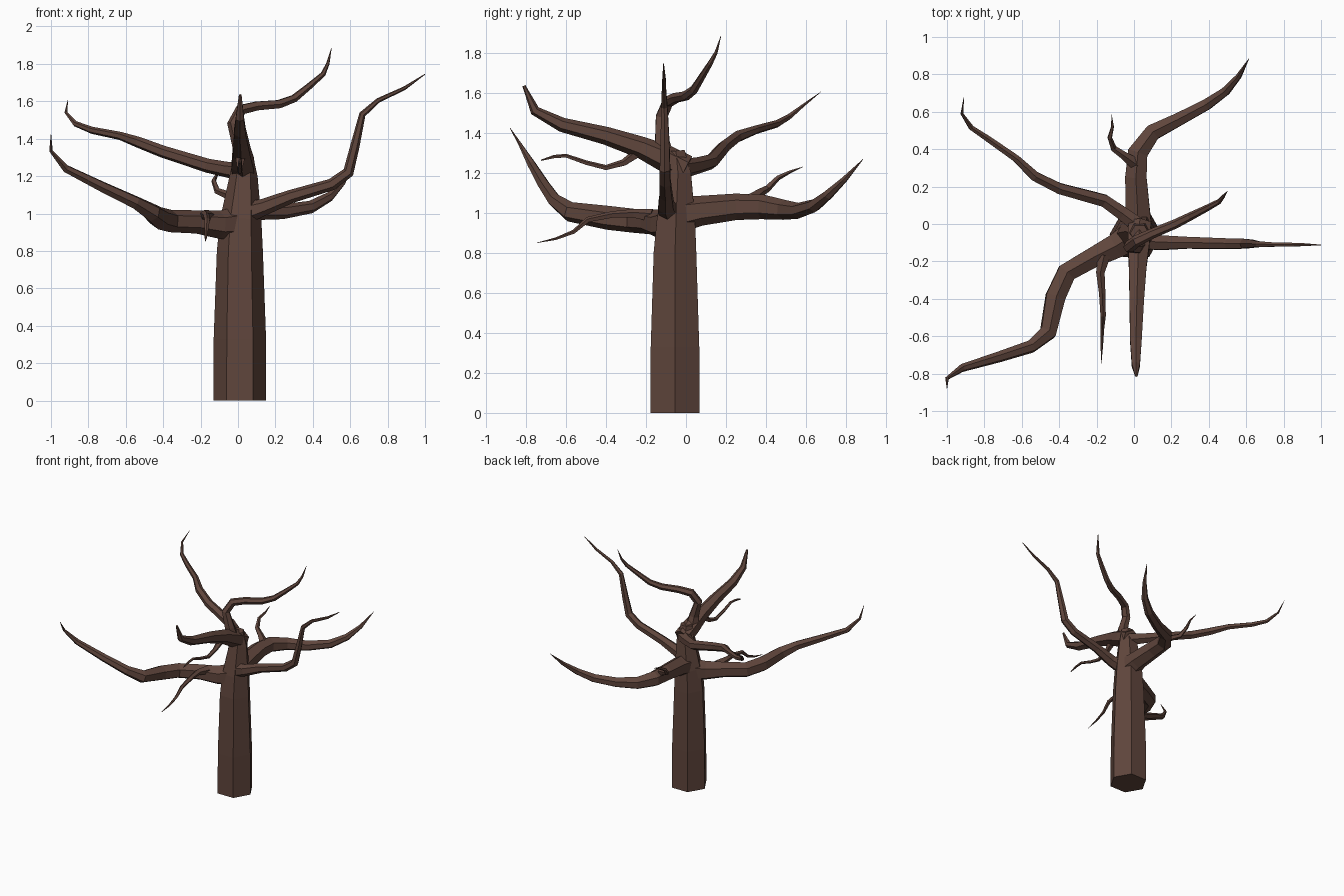
import bpy, bmesh, math
from mathutils import Vector

bark = bpy.data.materials.new("bark")
bark.diffuse_color = (0.115, 0.06, 0.045, 1)


def limb(name, path, sides=6, ref=(0, 0, 1)):
    """Flat-faced tapering tube; path holds (x, y, z, radius)."""
    pts = [Vector(p[:3]) for p in path]
    bm = bmesh.new()
    rings, u, last = [], Vector(ref), None
    for i, p in enumerate(pts):
        a = (p - pts[i - 1]).normalized() if i else Vector()
        b = (pts[i + 1] - p).normalized() if i < len(pts) - 1 else Vector()
        t = (a + b).normalized()
        if last:
            u = last.rotation_difference(t) @ u
        u = (u - t * u.dot(t)).normalized()
        v, last = t.cross(u), t
        rings.append([bm.verts.new(p + path[i][3] * (
            u * math.cos(k * math.tau / sides) + v * math.sin(k * math.tau / sides)))
            for k in range(sides)])
    for r, s in zip(rings, rings[1:]):
        for k in range(sides):
            j = (k + 1) % sides
            bm.faces.new((r[k], r[j], s[j], s[k]))
    bm.faces.new(rings[0][::-1])
    bm.faces.new(rings[-1])
    me = bpy.data.meshes.new(name)
    bm.to_mesh(me)
    bm.free()
    me.materials.append(bark)
    ob = bpy.data.objects.new(name, me)
    bpy.context.collection.objects.link(ob)


# Six-sided trunk
limb("trunk", [(.01, -.055, 0, .141), (.01, -.055, .33, .14), (.01, -.055, .8, .123),
               (.015, -.05, .97, .11), (.03, -.04, 1.2, .075), (.03, -.05, 1.31, .05)],
     ref=(1, 0, 0))

# Main branches
limb("front_left_branch", [
    (.01, -.05, .95, .09), (-.1, -.12, .94, .075), (-.22, -.18, .955, .062),
    (-.36, -.26, .96, .06), (-.42, -.39, .975, .06), (-.46, -.58, 1.005, .05),
    (-.55, -.655, 1.06, .036), (-.72, -.71, 1.14, .03), (-.92, -.77, 1.24, .022),
    (-1, -.825, 1.335, .01), (-1, -.88, 1.425, .001)])
limb("back_left_branch", [
    (.04, -.02, 1.22, .05), (-.06, .055, 1.235, .042), (-.16, .125, 1.255, .038),
    (-.4, .19, 1.33, .033), (-.53, .255, 1.38, .03), (-.63, .35, 1.415, .022),
    (-.78, .455, 1.445, .019), (-.87, .515, 1.48, .015), (-.92, .59, 1.54, .008),
    (-.91, .675, 1.605, .001)])
limb("front_branch", [
    (.03, 0, 1.22, .07), (.025, -.1, 1.27, .068), (.02, -.22, 1.325, .055),
    (.015, -.4, 1.385, .045), (.01, -.62, 1.44, .036), (.01, -.755, 1.51, .025),
    (.012, -.81, 1.635, .008)])
limb("right_branch", [
    (.03, -.08, 1.0, .06), (.14, -.1, 1.035, .045), (.28, -.1, 1.09, .036),
    (.5, -.105, 1.155, .032), (.59, -.105, 1.22, .03), (.625, -.105, 1.36, .025),
    (.665, -.108, 1.53, .018), (.75, -.11, 1.605, .013), (.89, -.11, 1.67, .01),
    (1, -.112, 1.745, .002)])
limb("back_branch", [
    (.02, -.04, .99, .09), (.02, .07, 1.01, .075), (.01, .25, 1.03, .066),
    (.02, .38, 1.03, .062), (.1, .49, 1.015, .05), (.24, .56, 1.01, .04),
    (.39, .64, 1.035, .034), (.49, .71, 1.09, .026), (.56, .79, 1.165, .016),
    (.615, .885, 1.268, .001)])
limb("top_branch", [
    (.02, -.1, 1.26, .055), (.01, -.12, 1.36, .04), (-.025, -.122, 1.48, .033),
    (.015, -.09, 1.555, .031), (.1, -.05, 1.575, .027), (.22, 0, 1.585, .025),
    (.3, .04, 1.615, .022), (.38, .08, 1.68, .018), (.455, .12, 1.745, .014),
    (.48, .15, 1.8, .009), (.5, .175, 1.885, .001)])

# Twigs
limb("front_left_twig", [
    (-.16, -.17, .985, .035), (-.18, -.26, .995, .024), (-.17, -.37, .99, .018),
    (-.165, -.49, .965, .015), (-.17, -.56, .905, .011), (-.172, -.65, .87, .007),
    (-.175, -.745, .85, .001)], 5)
limb("back_twig", [
    (.01, .32, 1.06, .035), (-.06, .37, 1.1, .022), (-.11, .405, 1.12, .018),
    (-.13, .46, 1.175, .013), (-.115, .52, 1.205, .008), (-.12, .585, 1.23, .001)], 5)
limb("front_twig", [
    (.015, -.23, 1.31, .03), (.01, -.31, 1.25, .018), (.01, -.4, 1.225, .014),
    (.01, -.5, 1.25, .012), (.012, -.6, 1.285, .01), (.012, -.66, 1.28, .009),
    (.012, -.725, 1.262, .003)], 5)
